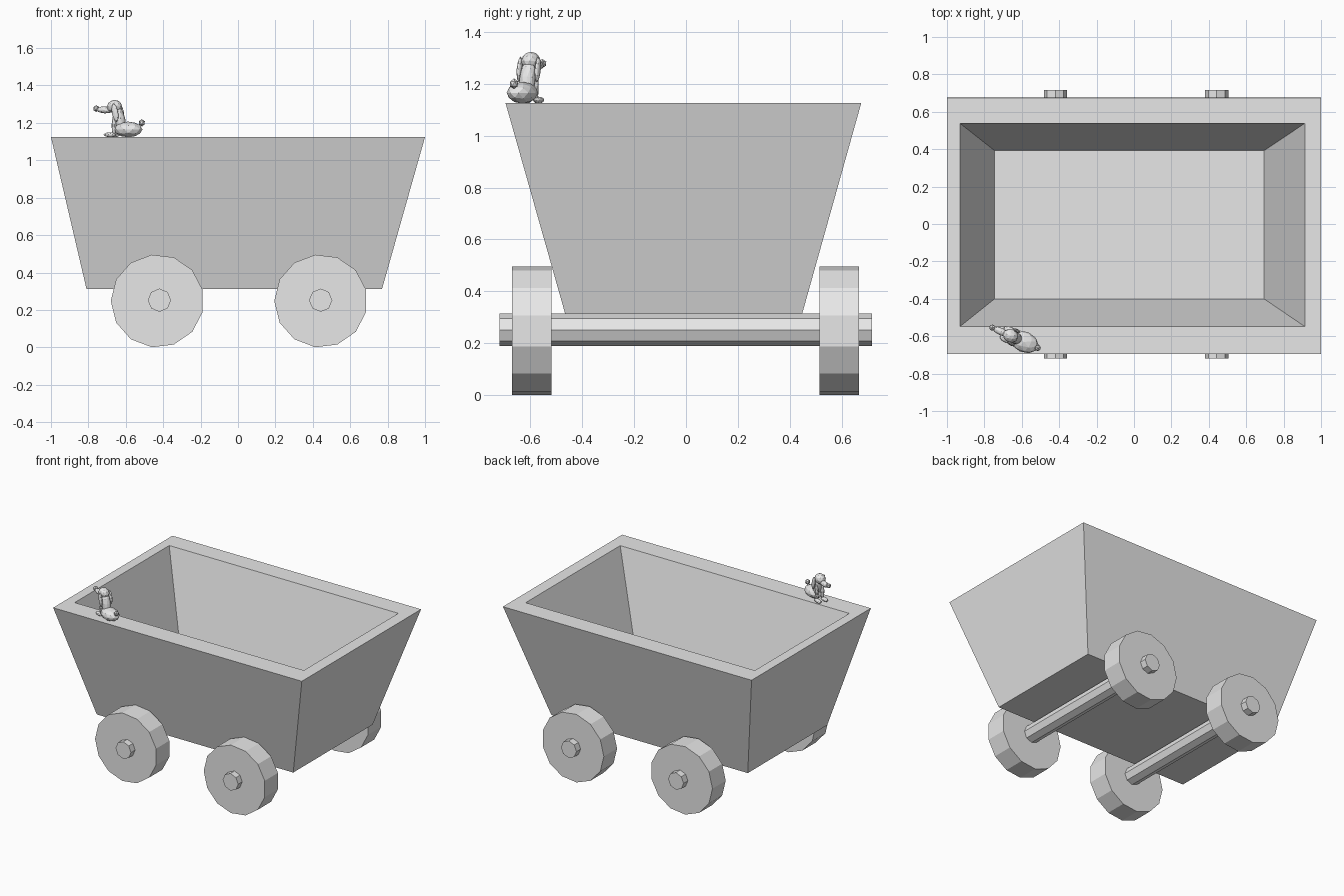
import bpy, bmesh, math
from mathutils import Matrix, Vector

if "Cube" in bpy.data.objects:
    bpy.data.objects.remove(bpy.data.objects["Cube"])

grey = bpy.data.materials.new("light_grey")
grey.diffuse_color = (0.8, 0.8, 0.8, 1)
grey.use_nodes = True
grey.node_tree.nodes["Principled BSDF"].inputs["Base Color"].default_value = grey.diffuse_color


def finish(name, bm):
    bmesh.ops.recalc_face_normals(bm, faces=bm.faces[:])
    me = bpy.data.meshes.new(name)
    bm.to_mesh(me)
    bm.free()
    me.materials.append(grey)
    ob = bpy.data.objects.new(name, me)
    bpy.context.collection.objects.link(ob)
    return ob


# tapered hollow tub: rectangular rings from outer bottom, over the rim, to the floor
rings = [  # x0, x1, y0, y1, z
    (-0.81, 0.77, -0.465, 0.447, 0.312),
    (-1.0, 1.0, -0.695, 0.675, 1.125),
    (-0.93, 0.913, -0.548, 0.538, 1.125),
    (-0.745, 0.695, -0.40, 0.392, 0.53),
]
bm = bmesh.new()
loops = [[bm.verts.new((x, y, z)) for x, y in ((a, c), (b, c), (b, d), (a, d))]
         for a, b, c, d, z in rings]
for lo, hi in zip(loops, loops[1:]):
    for i in range(4):
        j = (i + 1) % 4
        bm.faces.new((lo[i], lo[j], hi[j], hi[i]))
bm.faces.new(loops[0])
bm.faces.new(loops[-1])
finish("cart_tub", bm)


# cylinder along y; a vertex points to -x
def disc(name, sides, r, x, z, y0, y1):
    bm = bmesh.new()
    ends = []
    for y in (y0, y1):
        ends.append([bm.verts.new((x - r * math.cos(2 * math.pi * i / sides), y,
                                   z + r * math.sin(2 * math.pi * i / sides)))
                     for i in range(sides)])
        bm.faces.new(ends[-1])
    for i in range(sides):
        j = (i + 1) % sides
        bm.faces.new((ends[0][i], ends[0][j], ends[1][j], ends[1][i]))
    finish(name, bm)


# axles and wheels
for label, xa, xw in (("left", -0.42, -0.431), ("right", 0.442, 0.443)):
    disc(label + "_axle", 8, 0.062, xa, 0.252, -0.718, 0.716)
    disc(label + "_front_wheel", 13, 0.249, xw, 0.248, -0.671, -0.519)
    disc(label + "_back_wheel", 13, 0.249, xw, 0.248, 0.515, 0.667)

# small sitting animal on the rim, local x forward
place = Matrix.Translation((-0.61, -0.62, 1.125)) @ Matrix.Rotation(math.radians(156), 4, 'Z')


def blob(name, pos, size, tilt=0.0):
    bm = bmesh.new()
    bmesh.ops.create_icosphere(bm, subdivisions=1 if max(size) < 0.03 else 2, radius=1)
    m = place @ Matrix.Translation(pos) @ Matrix.Rotation(tilt, 4, 'Y') @ \
        Matrix.Diagonal((*size, 1))
    bm.transform(m)
    finish(name, bm)


blob("animal_haunch", (-0.025, 0, 0.040), (0.08, 0.056, 0.042))
blob("animal_torso", (0.025, 0, 0.095), (0.03, 0.032, 0.08), 0.25)
blob("animal_head", (0.055, 0, 0.162), (0.042, 0.036, 0.036))
blob("animal_muzzle", (0.11, 0, 0.145), (0.05, 0.02, 0.019))
blob("animal_nose", (0.162, 0, 0.152), (0.018, 0.018, 0.018))
blob("animal_tail", (-0.105, 0, 0.075), (0.018, 0.018, 0.02))
for side, s in (("left", 1), ("right", -1)):
    blob(side + "_ear", (0.035, 0.038 * s, 0.13), (0.018, 0.01, 0.05), 0.2)
    blob(side + "_front_leg", (0.048, 0.022 * s, 0.06), (0.013, 0.013, 0.06))
    blob(side + "_front_paw", (0.07, 0.026 * s, 0.012), (0.036, 0.018, 0.013))
